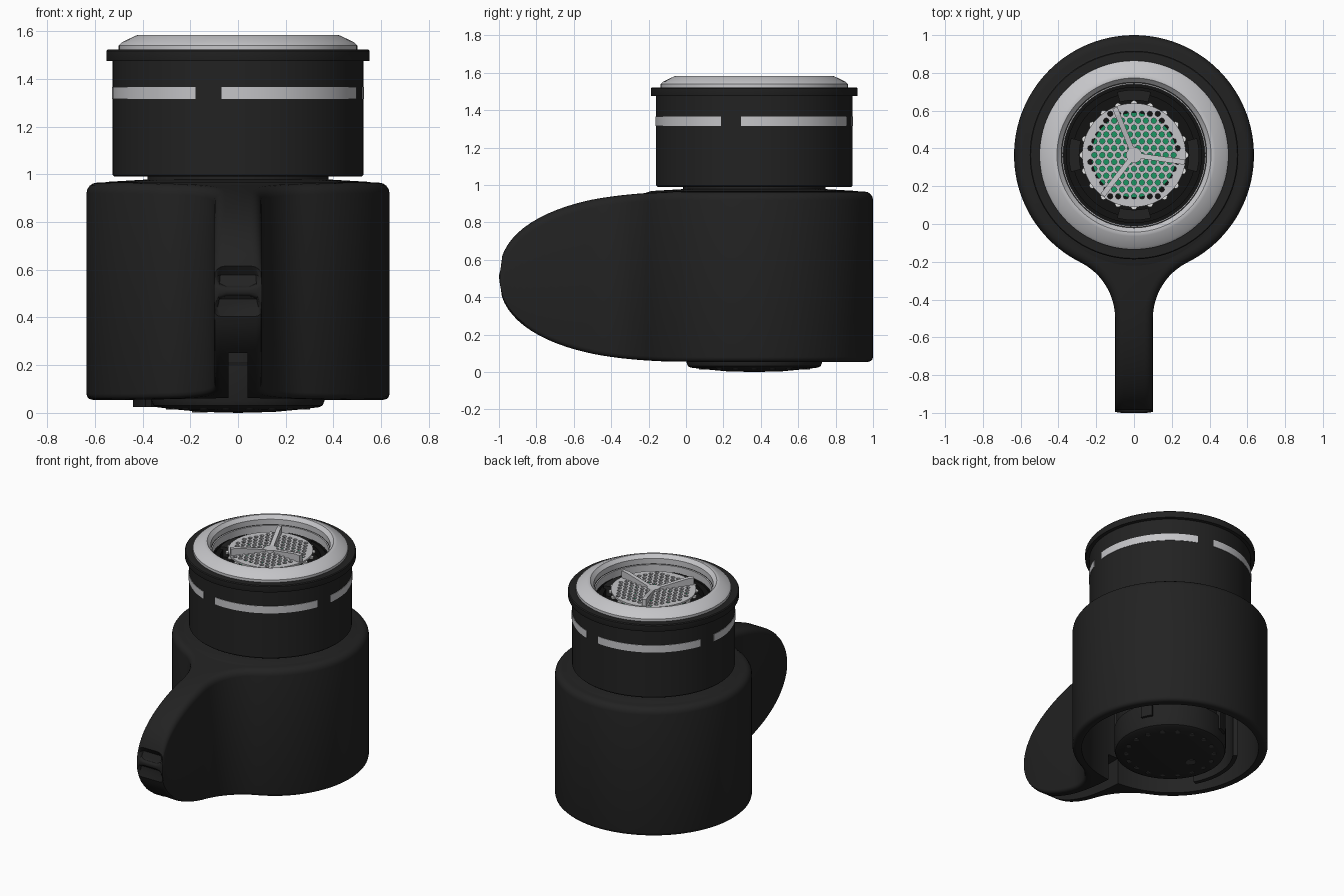
import bpy, bmesh, math
from math import sin, cos, pi, radians
from mathutils import Vector, Matrix

if "Cube" in bpy.data.objects:
    bpy.data.objects.remove(bpy.data.objects["Cube"], do_unlink=True)

CY = 0.365          # axis of the round body
R = 0.635           # outer body radius


def material(name, rgb, rough=0.5):
    m = bpy.data.materials.new(name)
    m.use_nodes = True
    m.diffuse_color = (*rgb, 1)
    b = m.node_tree.nodes["Principled BSDF"]
    b.inputs["Base Color"].default_value = (*rgb, 1)
    b.inputs["Roughness"].default_value = rough
    return m


charcoal = material("charcoal", (0.016, 0.016, 0.016))
black = material("black", (0.006, 0.006, 0.006))
silver = material("silver", (0.56, 0.56, 0.58))
white = material("white", (0.9, 0.9, 0.9))
green = material("green", (0.01, 0.3, 0.12))
grey = material("dark grey", (0.05, 0.05, 0.05))


def finish(name, bm, mat, smooth=True):
    bmesh.ops.recalc_face_normals(bm, faces=bm.faces)
    me = bpy.data.meshes.new(name)
    bm.to_mesh(me)
    bm.free()
    me.materials.append(mat)
    ob = bpy.data.objects.new(name, me)
    bpy.context.collection.objects.link(ob)
    if smooth:
        shade(ob)
    return ob


def select(ob):
    bpy.ops.object.select_all(action='DESELECT')
    ob.select_set(True)
    bpy.context.view_layer.objects.active = ob


def shade(ob):
    select(ob)
    bpy.ops.object.shade_smooth_by_angle(angle=radians(32))


def lathe(name, profile, mat, a0=0, a1=360, closed=False, n=96):
    """Turn a (radius, z) profile around the body axis, fully or as an arc."""
    bm = bmesh.new()
    full = a1 - a0 >= 360
    count = n if full else max(4, int(n * (a1 - a0) / 360))
    rings = []
    for i in range(count + (not full)):
        a = radians(a0 + (a1 - a0) * i / count)
        rings.append([bm.verts.new((r * cos(a), CY + r * sin(a), z)) for r, z in profile])
    for i in range(count):
        p, q = rings[i], rings[(i + 1) % len(rings)]
        for j in range(len(profile) - (not closed)):
            k = (j + 1) % len(profile)
            bm.faces.new((p[j], q[j], q[k], p[k]))
    if closed and not full:
        bm.faces.new(rings[0])
        bm.faces.new(rings[-1])
    bmesh.ops.remove_doubles(bm, verts=bm.verts, dist=1e-5)
    return finish(name, bm, mat)


def discs(name, spots, radius, z0, z1, mat, sides=12):
    """Several upright cylinders in one mesh."""
    bm = bmesh.new()
    for x, y in spots:
        bmesh.ops.create_cone(bm, cap_ends=True, segments=sides, radius1=radius, radius2=radius,
                              depth=z1 - z0, matrix=Matrix.Translation((x, CY + y, (z0 + z1) / 2)))
    return finish(name, bm, mat)


def circle_spots(n, r):
    return [(r * cos(2 * pi * i / n), r * sin(2 * pi * i / n)) for i in range(n)]


def extrude_x(name, pts, half, mat):
    """Prism from (y, z) points, centred on x = 0."""
    bm = bmesh.new()
    f = bm.faces.new([bm.verts.new((-half, y, z)) for y, z in pts])
    g = bmesh.ops.extrude_face_region(bm, geom=[f])["geom"]
    bmesh.ops.translate(bm, vec=(2 * half, 0, 0),
                        verts=[v for v in g if isinstance(v, bmesh.types.BMVert)])
    return finish(name, bm, mat, False)


def cut(ob, cutter):
    m = ob.modifiers.new("cut", 'BOOLEAN')
    m.operation, m.solver, m.object = 'DIFFERENCE', 'EXACT', cutter
    cutter.hide_render = True
    select(ob)
    bpy.ops.object.modifier_apply(modifier=m.name)
    bpy.data.objects.remove(cutter, do_unlink=True)
    shade(ob)


# Body outline: flat handle end, straight handle, fillet, round body
W, FY = 0.1, -0.5
FR = (W * W + (CY - FY) ** 2 - R * R) / (2 * (R - W))
FC = Vector((W + FR, FY))
t_end = math.atan2(CY - FY, -FC.x)
c_start = math.atan2(FY - CY, FC.x)
half = [(0, -1), (0.05, -1), (0.08, -0.999)]
half += [(W, -cos(radians(a))) for a in range(6, 60, 4)]
half += [(FC.x + FR * cos(a), FC.y + FR * sin(a))
         for a in (pi + (t_end - pi) * i / 12 for i in range(13))]
half += [(R * cos(a), CY + R * sin(a))
         for a in (c_start + (pi / 2 - c_start) * i / 48 for i in range(1, 48))]
half.append((0, CY + R))
outline = [Vector(p) for p in half] + [Vector((-x, y)) for x, y in reversed(half[1:-1])]
N = len(outline)


def half_height(y):
    if y >= 0:
        return 0.455
    return max(0.02, 0.455 * (1 - min(1, -y) ** 2.3) ** (1 / 2.3))


# Shell with handle: rounded loft over the outline
bm = bmesh.new()
steps = [(-1, a) for a in (90, 60, 30, 0)] + [(1, a) for a in (0, 22, 45, 67, 90)]
loops = []
for side, deg in steps:
    loop = []
    for i, p in enumerate(outline):
        t = (outline[(i + 1) % N] - outline[i - 1]).normalized()
        h = half_height(p.y)
        r = min(0.045 if side > 0 else 0.025, h * 0.8)
        a = radians(deg)
        q = p - Vector((t.y, -t.x)) * r * (1 - cos(a))
        loop.append(bm.verts.new((q.x, q.y, 0.51 + side * (h - r + r * sin(a)))))
    loops.append(loop)
for lo, hi in zip(loops, loops[1:]):
    for i in range(N):
        j = (i + 1) % N
        bm.faces.new((lo[i], lo[j], hi[j], hi[i]))
for loop in (loops[0], loops[-1]):
    for i in range(len(half) - 1):
        quad = [loop[i], loop[i + 1], loop[-i - 1], loop[-i % N]]
        bm.faces.new(list(dict.fromkeys(quad)))
shell = finish("shell_with_handle", bm, charcoal)
cut(shell, lathe("cavity_cutter", [(0, -0.1), (0.575, -0.1), (0.575, 0.88), (0, 0.88)], charcoal))
cut(shell, extrude_x("slot_cutter", [(-0.95, -0.1), (-0.95, 0.25), (0, 0.25), (0, -0.1)], 0.04, charcoal))

# Shoulder, neck, upper barrel and well
lathe("shoulder", [(0.59, 0.955), (0.55, 0.968), (0.38, 0.978), (0.38, 0.96)], charcoal)
lathe("upper_barrel", [(0, 0.95), (0.38, 0.95), (0.38, 0.99), (0.518, 0.99), (0.525, 0.997),
                       (0.525, 1.475), (0.55, 1.475), (0.552, 1.48), (0.552, 1.516),
                       (0.547, 1.522), (0.38, 1.522)], charcoal)
lathe("well", [(0.384, 1.52), (0.384, 1.44), (0.36, 1.44), (0.36, 1.47), (0.325, 1.47),
               (0.325, 1.42), (0, 1.42)], black)
for k in range(4):
    lathe("well_lug", [(0.29, 1.42), (0.345, 1.42), (0.345, 1.49), (0.29, 1.49)], charcoal,
          75 + 90 * k, 105 + 90 * k, True)

# Silver bezel and broken stripe
lathe("bezel", [(0.5, 1.52), (0.5, 1.54), (0.487, 1.553), (0.43, 1.58), (0.42, 1.584),
                (0.408, 1.584), (0.4, 1.575), (0.385, 1.56), (0.385, 1.52), (0.375, 1.52),
                (0.375, 1.47)], silver)
for k in range(4):
    start = 262.4 + 90 * k
    lathe("stripe", [(0.522, 1.315), (0.528, 1.315), (0.528, 1.365), (0.522, 1.365)], silver,
          start, start + 77.8, True)

# Perforated grille with three fins
grille = discs("grille", [(0, 0)], 0.275, 1.51, 1.522, silver, 64)
P = 0.042
holes = []
for row in range(-7, 8):
    for col in range(-8, 9):
        x, y = (col + 0.5 * (row % 2)) * P, row * P * 0.866
        if math.hypot(x, y) < 0.252:
            holes.append((x, y))
cut(grille, discs("hole_cutter", holes, 0.0145, 1.48, 1.55, silver, 8))
discs("grille_beads", circle_spots(20, 0.272), 0.017, 1.50, 1.511, white)
discs("green_board", [(0, 0)], 0.225, 1.47, 1.48, green, 48)
discs("grille_hub", [(0, 0)], 0.042, 1.51, 1.535, silver, 24)
for deg in (112, 232, 352):
    fin = extrude_x("grille_fin", [(0, 1.515), (0.27, 1.515), (0.27, 1.57), (0.23, 1.57),
                                   (0.03, 1.533), (0, 1.533)], 0.014, silver)
    fin.location = (0, CY, 0)
    fin.rotation_euler.z = radians(deg - 90)

# Inner pod underneath
lathe("pod", [(0, 0), (0.15, 0.004), (0.27, 0.015), (0.34, 0.024), (0.355, 0.032), (0.362, 0.05),
              (0.362, 0.2), (0.35, 0.21), (0.35, 0.89)], charcoal)
discs("pod_dots", circle_spots(18, 0.285), 0.016, 0.014, 0.022, grey)
discs("pod_button", [(-0.16, 0.02)], 0.033, 0.002, 0.01, grey, 20)
lathe("pod_guard", [(0.41, 0.025), (0.44, 0.025), (0.44, 0.88), (0.41, 0.88)], charcoal, 145, 208, True)
for k in range(4):
    lathe("pod_rib", [(0.35, 0.1), (0.38, 0.1), (0.38, 0.88), (0.35, 0.88)], charcoal,
          20 + 90 * k, 32 + 90 * k, True)
